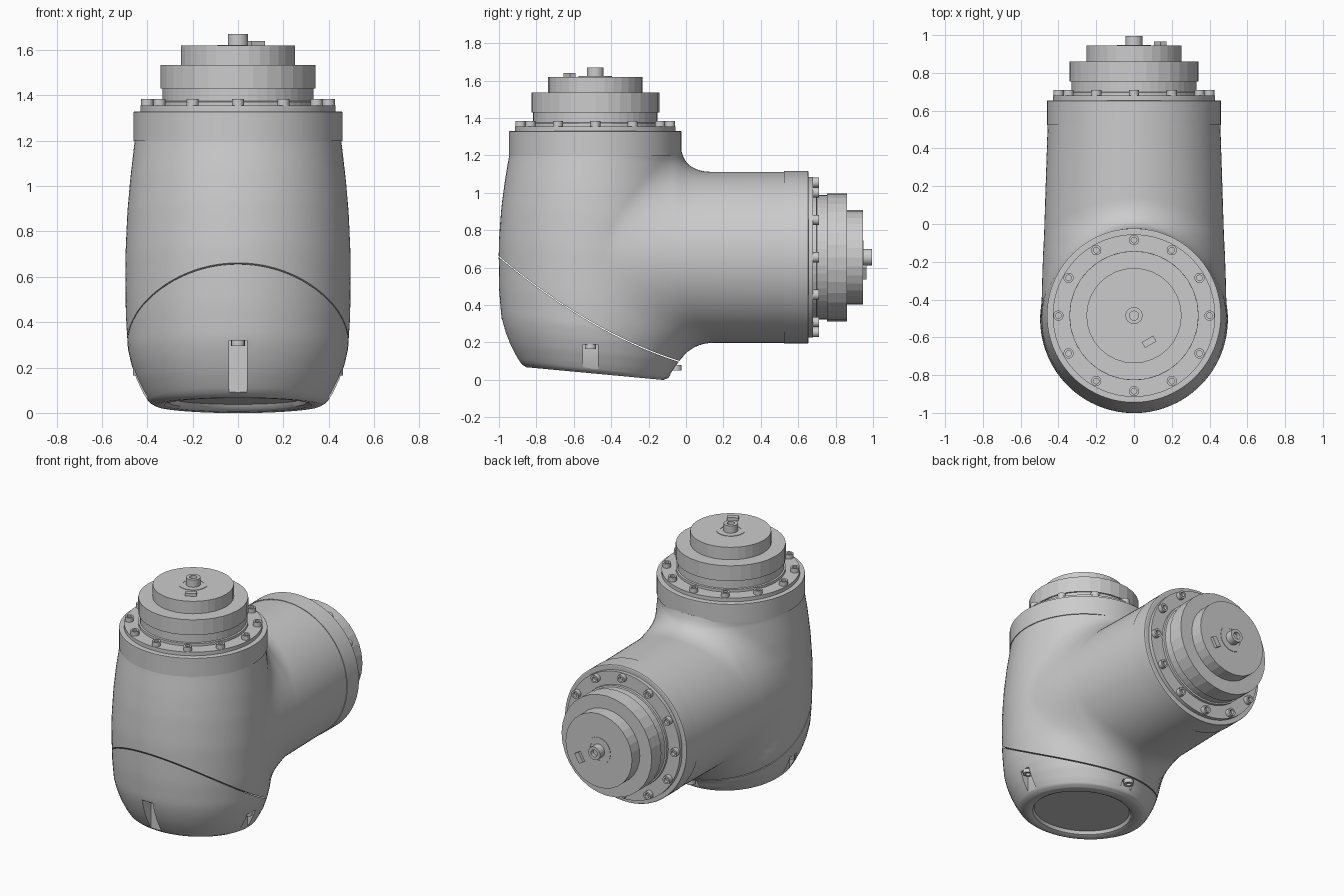
import bpy, bmesh
from math import sin, cos, pi, hypot, radians
from mathutils import Vector, Matrix

if "Cube" in bpy.data.objects:
    bpy.data.objects.remove(bpy.data.objects["Cube"])

AXIS_Y, AXIS_Z = -0.485, 0.655      # vertical barrel axis, horizontal arm axis
PROFILE = [(0, .365), (.015, .393), (.05, .415), (.11, .445), (.18, .47), (.25, .486),
           (.4, .495), (.65, .497), (.85, .488), (1.0, .475), (1.17, .455)]


def clamp(v):
    return max(0.0, min(1.0, v))


def barrel_radius(h):
    if h <= 0:
        return PROFILE[0][1]
    for (a, ra), (b, rb) in zip(PROFILE, PROFILE[1:]):
        if h <= b:
            return ra + (rb - ra) * (h - a) / (b - a)
    return PROFILE[-1][1]


def base_z(y):                       # tilted underside
    return -0.093 * (y + .13)


def seam_z(y):                       # curved parting line between body and cap
    t = (y + 1) / .98
    return .655 - .565 * t - .26 * t * (1 - t)


def field(x, y, z):                  # barrel and arm blended with a fillet
    cy = AXIS_Y - .02 * sin(pi * clamp(z / 1.2))
    fv = hypot(x, y - cy) - barrel_radius(z - base_z(y))
    u = clamp((.53 - y) / .7)
    fh = max(hypot(x / (1 + .05 * u), z - AXIS_Z) - .457, -.45 - y)
    k = .17 * clamp((y + .45) / .4) + 1e-4
    h = max(k - abs(fv - fh), 0) / k
    return min(fv, fh) - h * h * k / 4


def solve(point_at, fn, lo, hi):     # distance at which the ray leaves the solid
    for _ in range(24):
        mid = (lo + hi) / 2
        if fn(*point_at(mid)) < 0:
            lo = mid
        else:
            hi = mid
    return point_at(lo)


def smooth(ob, angle):
    bpy.ops.object.select_all(action='DESELECT')
    ob.select_set(True)
    bpy.context.view_layer.objects.active = ob
    bpy.ops.object.shade_smooth_by_angle(angle=radians(angle))


def skin(name, rings, angle=None):
    """Bridge equal rings of points and close both ends."""
    bm = bmesh.new()
    vs = [[bm.verts.new(p) for p in ring] for ring in rings]
    n = len(vs[0])
    for a, b in zip(vs, vs[1:]):
        for i in range(n):
            j = (i + 1) % n
            bm.faces.new((a[i], a[j], b[j], b[i]))
    bm.faces.new(vs[0])
    bm.faces.new(vs[-1])
    bmesh.ops.recalc_face_normals(bm, faces=bm.faces[:])
    me = bpy.data.meshes.new(name)
    bm.to_mesh(me)
    bm.free()
    ob = bpy.data.objects.new(name, me)
    bpy.context.collection.objects.link(ob)
    if angle:
        smooth(ob, angle)
    return ob


def lathe(name, prof, M, n=32, angle=None):
    return skin(name, [[M @ Vector((r * cos(2 * pi * i / n), r * sin(2 * pi * i / n), z))
                        for i in range(n)] for r, z in prof], angle)


def box(name, size, M):
    x, y, z = (s / 2 for s in size)
    return skin(name, [[M @ Vector(p) for p in ((-x, -y, k), (x, -y, k), (x, y, k), (-x, y, k))]
                       for k in (-z, z)])


def cut(ob, cutter):
    mod = ob.modifiers.new("cut", 'BOOLEAN')
    mod.object, mod.operation, mod.solver = cutter, 'DIFFERENCE', 'EXACT'
    bpy.context.view_layer.objects.active = ob
    bpy.ops.object.modifier_apply(modifier=mod.name)
    bpy.data.objects.remove(cutter)


# Elbow body: sections fan round the inner corner, then run along the arm
PY, PZ, N, FAN = .15, 1.22, 96, 60
solid = lambda x, y, z: max(field(x, y, z), base_z(y) - z)
rings = []
for s in range(FAN + 5):
    f = min(s / FAN, 1)
    dy, dz = -cos(f * pi / 2), -sin(f * pi / 2)
    dist = .635 - .07 * f + .06 * sin(f * pi)
    off = max(0, s - FAN) * .095
    cy, cz = PY + dist * dy + off, PZ + dist * dz
    ring = []
    for i in range(N):
        a = 2 * pi * i / N
        ca, sa = cos(a), sin(a)
        ring.append(solve(lambda t: (t * ca, cy + t * sa * dy, cz + t * sa * dz), solid, 0, 1.5))
    rings.append(ring)
body = skin("elbow_body", rings)
ys = [-1.2 + .05 * i for i in range(29)]
outline = [(y, seam_z(y) + .006) for y in ys] + [(.2, -.6), (-1.2, -.6)]
cut(body, skin("seam_cutter", [[(x, y, z) for y, z in outline] for x in (-1, 1)]))
smooth(body, 35)

# End cap below the seam, with a dished underside
angles = [2 * pi * i / N for i in range(N)]


def cap_ring(r, lift):
    pts = [(r * cos(a), AXIS_Y - .02 + r * sin(a)) for a in angles]
    return [(x, y, base_z(y) + lift) for x, y in pts]


rings = [cap_ring(.295, .03), cap_ring(.305, .01), cap_ring(.325, 0)]
LEVELS = 18
for i in range(LEVELS + 1):
    s = (i / LEVELS) ** 1.4
    ring = []
    for a in angles:
        def at(r):
            y = AXIS_Y + r * sin(a)
            return (r * cos(a), y, base_z(y) * (1 - s) + seam_z(y) * s)
        ring.append(solve(at, field, .1, .8))
    rings.append(ring)
for k, drop in ((.93, .012), (.05, .04)):
    pts = [(x * k, AXIS_Y + (y - AXIS_Y) * k) for x, y, z in rings[LEVELS + 3]]
    rings.append([(x, y, seam_z(y) - drop) for x, y in pts])
cap = skin("end_cap", rings)

# Four screw slots in the cap
SLOTS = [(0, -1, -.485, .32), (1, 0, -.51, .19), (-1, 0, -.51, .19), (0, 1, -.485, .075)]
for dx, dy, y0, top in SLOTS:
    size = (.3 if dx else .08, .3 if dy else .08, top + .2)
    cut(cap, box("slot_cutter", size, Matrix.Translation((dx * .55, y0 + dy * .55, top / 2 - .1))))
    lathe("slot_screw", [(.03, top + .005), (.03, top - .025), (.015, top - .025), (.015, top - .01)],
          Matrix.Translation((dx * .432, y0 + dy * .432, 0)), 16, 40)
smooth(cap, 35)


# Identical flange assemblies on both open ends
def flange(prefix, M):
    lathe(prefix + "_collar", [(.461, -.13), (.461, -.003), (.456, 0)], M, 96, 30)
    lathe(prefix + "_plate", [(.43, -.01), (.43, .025)], M, 96, 30)
    lathe(prefix + "_neck", [(.342, .02), (.342, .042), (.332, .045), (.332, .105)], M, 48)
    lathe(prefix + "_drive_disc", [(.342, .1), (.342, .205)], M, 32)
    lathe(prefix + "_end_disc", [(.252, .2), (.252, .29)], M, 32)
    lathe(prefix + "_stub_ring", [(.09, .285), (.09, .293), (.065, .293), (.065, .285)], M, 32, 40)
    lathe(prefix + "_stub", [(.045, .285), (.045, .34), (.024, .34), (.024, .315)], M, 24, 40)
    box(prefix + "_key", (.035, .07, .04),
        M @ Matrix.Rotation(radians(-60), 4, 'Z') @ Matrix.Translation((.16, 0, .29)))
    for i in range(12):
        B = M @ Matrix.Rotation(pi * i / 6, 4, 'Z') @ Matrix.Translation((.4, 0, 0))
        lathe(prefix + "_bolt", [(.027, .02), (.027, .055), (.015, .055), (.015, .035)], B, 16, 40)


flange("top", Matrix.Translation((0, AXIS_Y, 1.33)))
flange("side", Matrix.Translation((0, .655, AXIS_Z)) @ Matrix.Rotation(-pi / 2, 4, 'X')
       @ Matrix.Rotation(pi / 2, 4, 'Z'))
